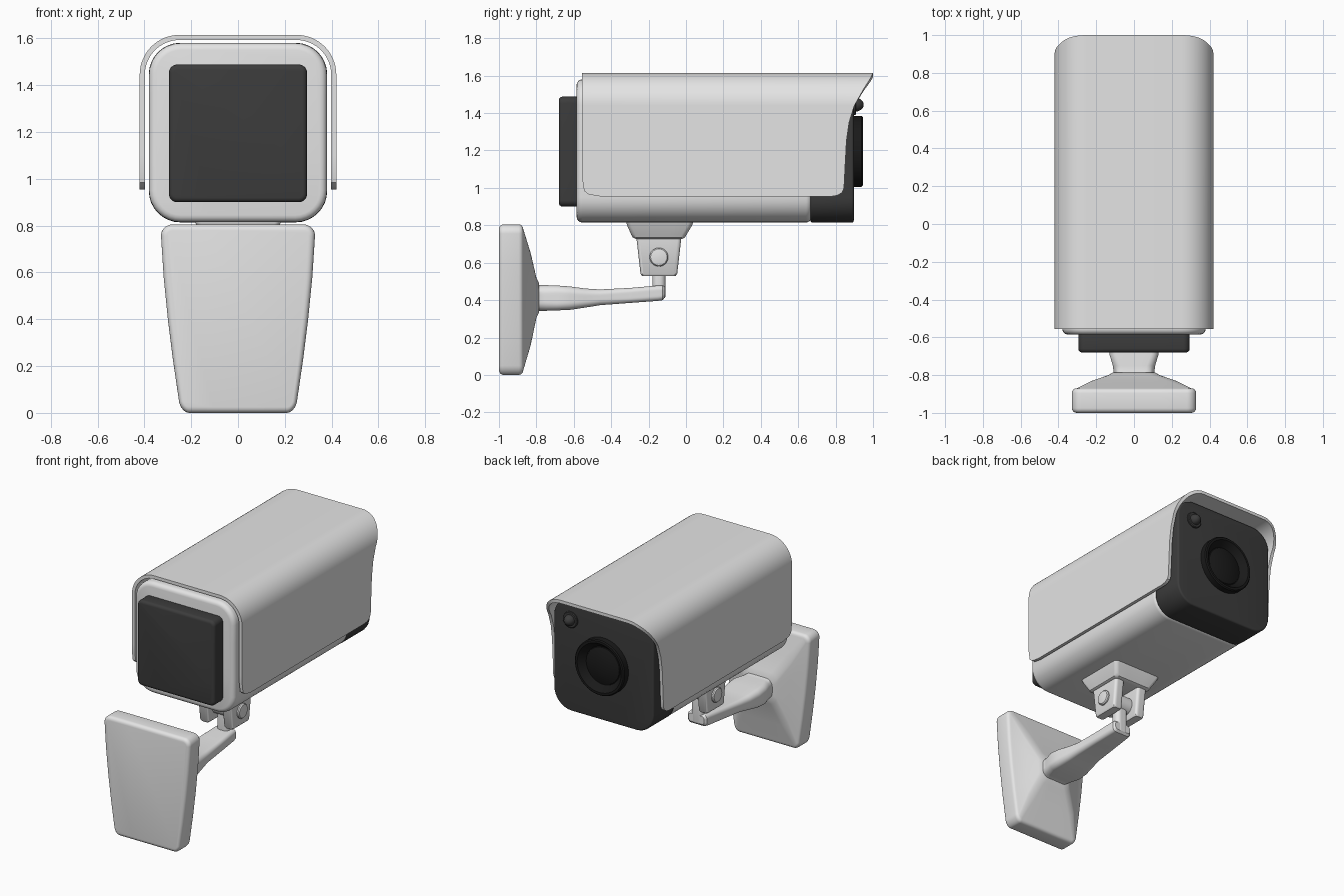
import bpy
import bmesh
import math

cube = bpy.data.objects.get("Cube")
if cube:
    bpy.data.objects.remove(cube, do_unlink=True)


def material(name, rgb, rough=0.5):
    mat = bpy.data.materials.new(name)
    mat.use_nodes = True
    colour = (*rgb, 1)
    mat.diffuse_color = colour
    node = next(n for n in mat.node_tree.nodes if n.type == 'BSDF_PRINCIPLED')
    node.inputs["Base Color"].default_value = colour
    node.inputs["Roughness"].default_value = rough
    return mat


WHITE = material("white_plastic", (0.78, 0.78, 0.78))
DARK = material("dark_plastic", (0.045, 0.045, 0.045))
BLACK = material("lens_black", (0.01, 0.01, 0.01))


def finish(name, bm, mat, thickness=0):
    """Turn a bmesh into a smooth-shaded object with one material."""
    mesh = bpy.data.meshes.new(name)
    bm.to_mesh(mesh)
    bm.free()
    mesh.materials.append(mat)
    obj = bpy.data.objects.new(name, mesh)
    bpy.context.collection.objects.link(obj)
    bpy.ops.object.select_all(action='DESELECT')
    obj.select_set(True)
    bpy.context.view_layer.objects.active = obj
    if thickness:
        mod = obj.modifiers.new("shell", 'SOLIDIFY')
        mod.thickness = thickness
        mod.offset = -1
        bpy.ops.object.modifier_apply(modifier=mod.name)
    bpy.ops.object.shade_smooth_by_angle(angle=math.radians(35))
    return obj


def rounded_rect(half, lo, hi, radius, steps=8, mids=4):
    """Outline of a rounded rectangle with extra points along the sides."""
    corners = [(half - radius, hi - radius), (radius - half, hi - radius),
               (radius - half, lo + radius), (half - radius, lo + radius)]
    arcs = []
    for k, (cx, cy) in enumerate(corners):
        angles = [math.pi / 2 * (k + i / steps) for i in range(steps + 1)]
        arcs.append([(cx + radius * math.cos(a), cy + radius * math.sin(a)) for a in angles])
    points = []
    for k, arc in enumerate(arcs):
        (ax, ay), (bx, by) = arc[-1], arcs[(k + 1) % len(arcs)][0]
        points += arc
        for i in range(1, mids):
            t = i / mids
            points.append((ax + (bx - ax) * t, ay + (by - ay) * t))
    return points


def loft(name, mat, sections, axis='Y', shift=0, warp=None):
    """Skin rounded sections (position, half width, low, high, radius)."""
    bm = bmesh.new()
    rings = []
    for pos, half, lo, hi, radius in sections:
        ring = []
        for u, v in rounded_rect(half, lo, hi, radius):
            if warp:
                u *= warp(v)
            co = (u + shift, pos, v) if axis == 'Y' else (u + shift, v, pos)
            ring.append(bm.verts.new(co))
        rings.append(ring)
    count = len(rings[0])
    for a, b in zip(rings, rings[1:]):
        for i in range(count):
            j = (i + 1) % count
            bm.faces.new((a[i], a[j], b[j], b[i]))
    bm.faces.new(rings[0])
    bm.faces.new(rings[-1])
    bmesh.ops.recalc_face_normals(bm, faces=bm.faces[:])
    return finish(name, bm, mat)


def soft_ends(start, end, half, lo, hi, radius, soft, steps=4):
    """Sections of a block whose two end edges are rounded over."""
    out = []
    for i in range(steps + 1):
        a = math.pi / 2 * i / steps
        inset = soft * (1 - math.sin(a))
        out.append((soft * (1 - math.cos(a)), half - inset, lo + inset, hi - inset, radius - inset))
    return ([(start + d, *rest) for d, *rest in out]
            + [(end - d, *rest) for d, *rest in reversed(out)])


def lathe(name, mat, profile, origin, axis='Y', segments=48):
    """Revolve (radius, offset) points about an axis through origin."""
    bm = bmesh.new()
    ox, oy, oz = origin
    rings = []
    for r, d in profile:
        ring = []
        for i in range(segments):
            a = math.tau * i / segments
            p, q = r * math.cos(a), r * math.sin(a)
            co = (ox + p, oy + d, oz + q) if axis == 'Y' else (ox + d, oy + p, oz + q)
            ring.append(bm.verts.new(co))
        rings.append(ring)
    for a, b in zip(rings, rings[1:]):
        for i in range(segments):
            j = (i + 1) % segments
            bm.faces.new((a[i], a[j], b[j], b[i]))
    bm.faces.new(rings[0])
    bm.faces.new(rings[-1])
    bmesh.ops.recalc_face_normals(bm, faces=bm.faces[:])
    return finish(name, bm, mat)


def lookup(table, z):
    """Linear interpolation in a list of (z, y) pairs."""
    for (z0, y0), (z1, y1) in zip(table, table[1:]):
        if z <= z1:
            return y0 + (y1 - y0) * max(0, z - z0) / (z1 - z0)
    return table[-1][1]


# Camera housing: pale body, dark front section, dark rear panel
loft("camera_body", WHITE, soft_ends(-0.585, 0.672, 0.38, 0.815, 1.58, 0.135, 0.03))
loft("front_housing", DARK, soft_ends(0.665, 0.897, 0.381, 0.814, 1.581, 0.135, 0.012))
loft("rear_panel", DARK, soft_ends(-0.68, -0.57, 0.295, 0.9, 1.488, 0.035, 0.02))

# Sun hood: arched sheet with shaped front and rear edges
FRONT = [(0.955, 0.78), (0.96, 0.81), (0.975, 0.835), (1.0, 0.845), (1.1, 0.85), (1.25, 0.858),
         (1.35, 0.872), (1.44, 0.9), (1.53, 0.95), (1.59, 0.988), (1.615, 1.0)]
REAR = [(0.955, -0.46), (0.965, -0.52), (0.985, -0.545), (1.05, -0.555), (1.615, -0.555)]
HALF, TOP, BEND = 0.42, 1.615, 0.17
side = sorted({z for z, _ in FRONT + REAR if z < TOP - BEND})
path = [(HALF, z) for z in side]
for i in range(17):
    a = math.pi / 2 * i / 16
    path.append((HALF - BEND + BEND * math.cos(a), TOP - BEND + BEND * math.sin(a)))
path += [(-x, z) for x, z in reversed(path)]
bm = bmesh.new()
edges = [(bm.verts.new((x, lookup(REAR, z), z)), bm.verts.new((x, lookup(FRONT, z), z)))
         for x, z in path]
for (r0, f0), (r1, f1) in zip(edges, edges[1:]):
    bm.faces.new((r0, f0, f1, r1))
finish("sun_hood", bm, WHITE, thickness=0.022)

# Lens barrel with dished rim and domed glass, and the small sensor
lathe("lens_barrel", BLACK, [(0.19, -0.02), (0.19, 0.043), (0.183, 0.05), (0.168, 0.05),
                             (0.135, 0.012), (0.13, 0.006)], (0, 0.895, 1.195))
lathe("lens_glass", BLACK, [(0.13, 0.0), (0.125, 0.01), (0.09, 0.022), (0.04, 0.03),
                            (0.005, 0.031)], (0, 0.895, 1.195))
lathe("sensor_ring", DARK, [(0.055, -0.01), (0.055, 0.01), (0.05, 0.014), (0.04, 0.014)],
      (0.25, 0.895, 1.445))
dome = [(0.037 * math.cos(a), 0.01 + 0.045 * math.sin(a)) for a in (i * 0.19 for i in range(9))]
lathe("sensor_dome", DARK, dome, (0.25, 0.895, 1.445), segments=24)

# Wall plate: rounded slab narrowing downward, sloping in to the arm
def plate_taper(z):
    return 1 - 0.26 * max(0, 1 - z / 0.8) ** 1.5


slab = soft_ends(-1, -0.87, 0.33, 0, 0.805, 0.05, 0.025)
slope = [(-0.83, 0.23, 0.16, 0.65, 0.05), (-0.8, 0.145, 0.305, 0.52, 0.05),
         (-0.785, 0.12, 0.335, 0.49, 0.05)]
loft("wall_plate", WHITE, slab + slope, warp=plate_taper)

# Arm reaching out from the plate
loft("arm", WHITE, [
    (-0.83, 0.13, 0.32, 0.5, 0.05), (-0.785, 0.108, 0.343, 0.482, 0.05),
    (-0.75, 0.112, 0.343, 0.48, 0.045), (-0.69, 0.13, 0.345, 0.478, 0.04),
    (-0.62, 0.127, 0.348, 0.473, 0.04), (-0.54, 0.112, 0.36, 0.462, 0.035),
    (-0.46, 0.098, 0.373, 0.457, 0.03), (-0.3, 0.085, 0.385, 0.465, 0.025),
    (-0.15, 0.075, 0.396, 0.478, 0.025), (-0.125, 0.072, 0.4, 0.478, 0.025),
    (-0.112, 0.06, 0.415, 0.47, 0.02)])

# Swivel joint: post, knuckle, forked bracket and bolts
loft("pivot_post", WHITE, soft_ends(0.41, 0.64, 0.045, -0.18, -0.11, 0.03, 0.01), axis='Z')
PIVOT = (0, -0.145, 0.63)
lathe("pivot_knuckle", WHITE, [(0.06, -0.055), (0.06, 0.055)], PIVOT, axis='X')
loft("bracket_base", WHITE, [
    (0.728, 0.13, -0.27, -0.02, 0.02), (0.735, 0.145, -0.285, -0.005, 0.025),
    (0.75, 0.152, -0.293, 0.003, 0.025), (0.8, 0.178, -0.315, 0.033, 0.025),
    (0.82, 0.184, -0.32, 0.04, 0.025)], axis='Z')
for label, s in (("left", 1), ("right", -1)):
    loft(label + "_bracket_ear", WHITE, [
        (0.53, 0.028, -0.235, -0.055, 0.015), (0.54, 0.035, -0.243, -0.047, 0.02),
        (0.74, 0.037, -0.266, -0.024, 0.02)], axis='Z', shift=s * 0.092)
    lathe(label + "_bolt", WHITE, [(0.05, 0), (0.05, s * 0.137), (0.044, s * 0.144),
                                   (0.02, s * 0.148)], PIVOT, axis='X', segments=32)
